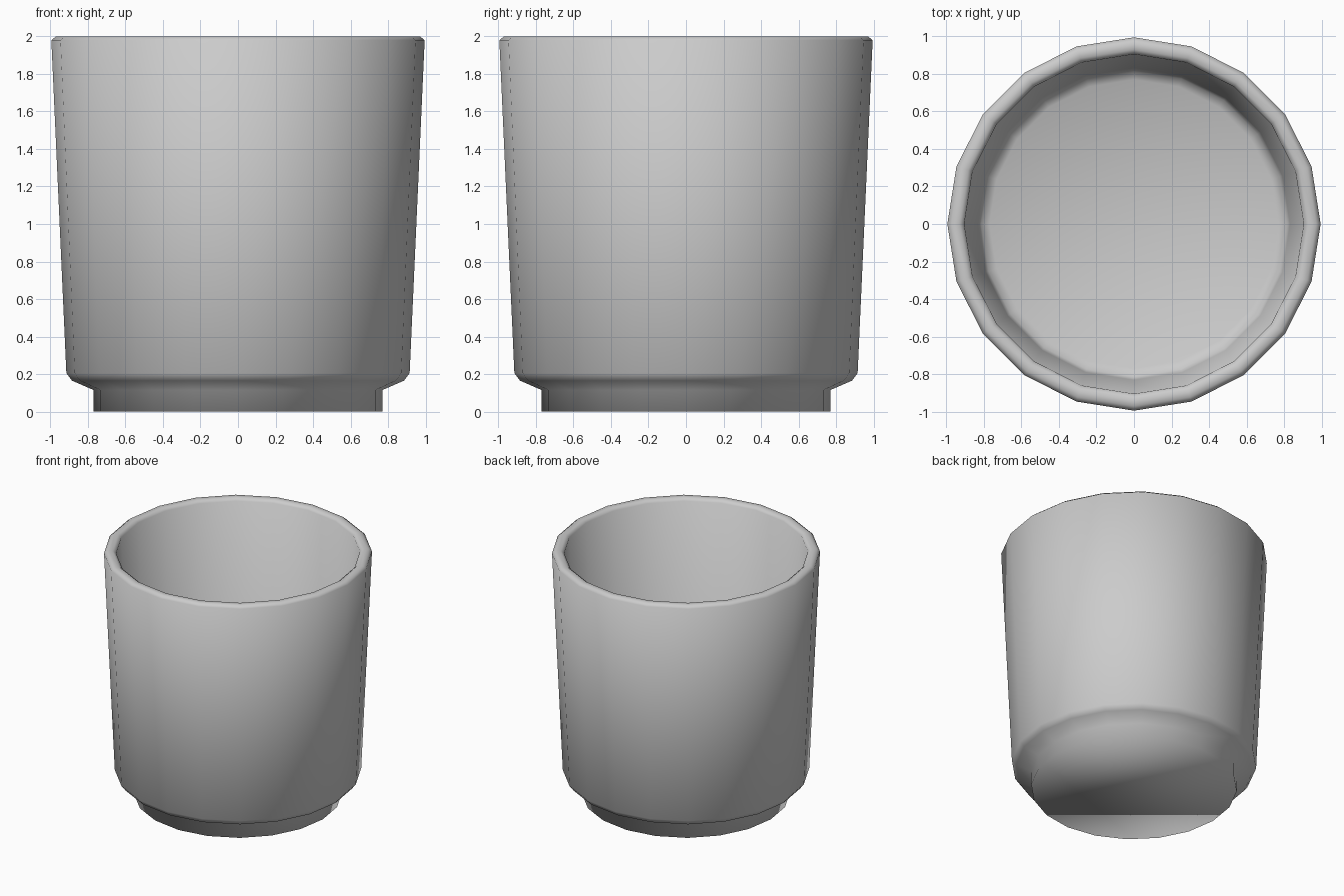
import bpy, bmesh
from math import sin, cos, pi

if "Cube" in bpy.data.objects:
    bpy.data.objects.remove(bpy.data.objects["Cube"])

SIDES = 20

# Cup profile (radius, height): foot, outer wall, rounded rim, inner wall, floor
profile = [
    (0.77, 0.0), (0.77, 0.115), (0.885, 0.165), (0.915, 0.205),
    (0.995, 1.98), (0.97, 2.0), (0.93, 2.0), (0.905, 1.98),
    (0.832, 0.26), (0.815, 0.225), (0.77, 0.20),
]

bm = bmesh.new()
rings = [[bm.verts.new((r * cos(2 * pi * i / SIDES), r * sin(2 * pi * i / SIDES), z))
          for i in range(SIDES)] for r, z in profile]

# Walls between neighbouring rings
for a, b in zip(rings, rings[1:]):
    for i in range(SIDES):
        j = (i + 1) % SIDES
        bm.faces.new((a[i], a[j], b[j], b[i]))

# Underside and inner floor
bm.faces.new(rings[0][::-1])
bm.faces.new(rings[-1])

for f in bm.faces:
    f.smooth = True
bmesh.ops.recalc_face_normals(bm, faces=bm.faces)

mesh = bpy.data.meshes.new("cup")
bm.to_mesh(mesh)
bm.free()
cup = bpy.data.objects.new("cup", mesh)
bpy.context.collection.objects.link(cup)
